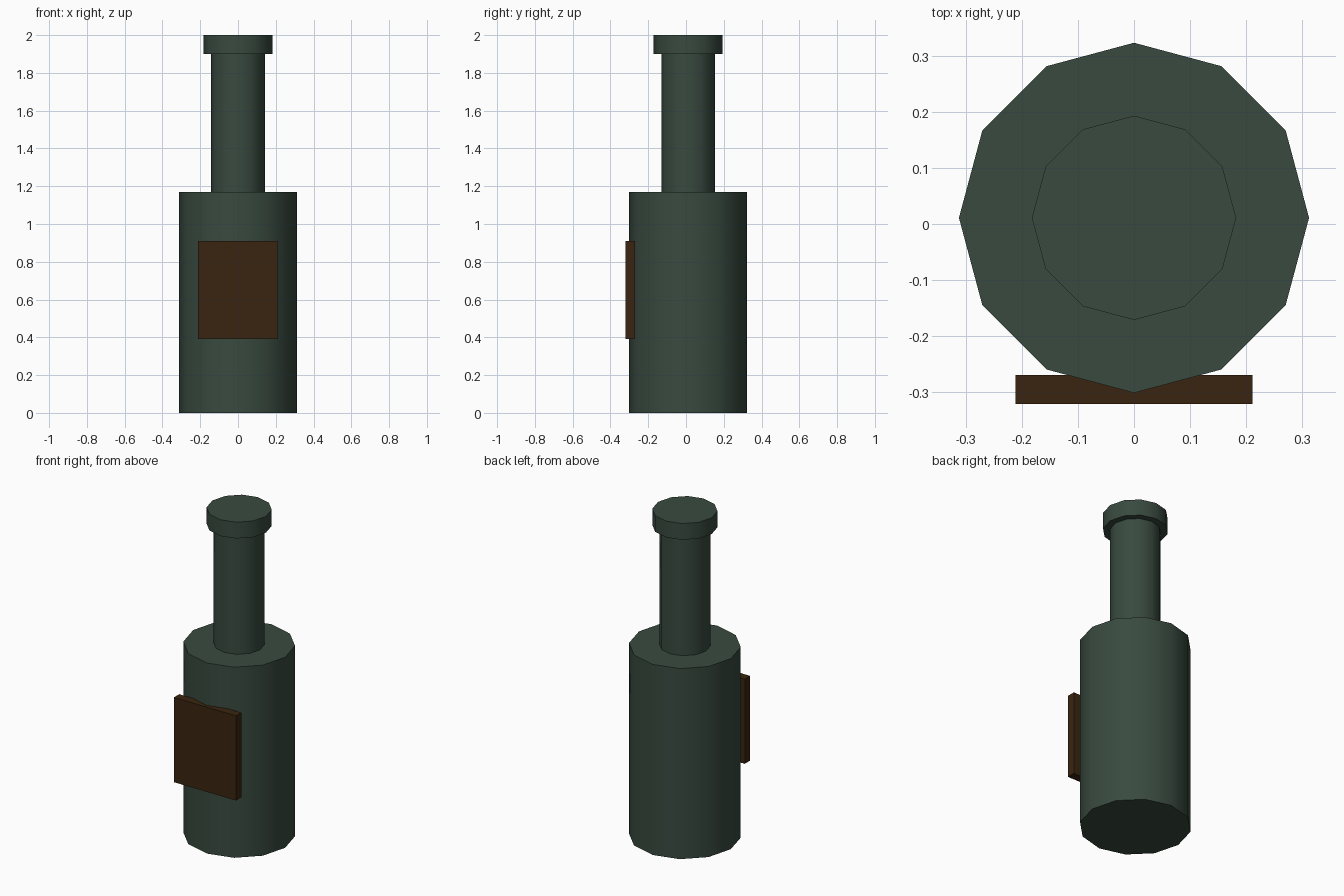
import bpy
import math

if "Cube" in bpy.data.objects:
    bpy.data.objects.remove(bpy.data.objects["Cube"])

CY = 0.011  # bottle axis offset; the label fills the front side


def material(name, rgb):
    m = bpy.data.materials.new(name)
    m.diffuse_color = (*rgb, 1.0)
    m.use_nodes = True
    m.node_tree.nodes["Principled BSDF"].inputs["Base Color"].default_value = m.diffuse_color
    return m


glass = material("dark green glass", (0.040, 0.068, 0.050))
paper = material("brown label", (0.042, 0.018, 0.005))


def cylinder(name, radius, z0, z1):
    """Twelve-sided section with smooth sides and sharp rims."""
    bpy.ops.mesh.primitive_cylinder_add(vertices=12, radius=radius, depth=z1 - z0,
                                        location=(0, CY, (z0 + z1) / 2))
    ob = bpy.context.object
    ob.name = name
    ob.data.materials.append(glass)
    bpy.ops.object.shade_smooth_by_angle(angle=math.radians(40))
    return ob


# Bottle sections
cylinder("bottle_body", 0.312, 0.0, 1.17)
cylinder("bottle_neck", 0.142, 1.17, 1.90)
cylinder("bottle_lip", 0.182, 1.90, 2.0)

# Flat label block on the front
bpy.ops.mesh.primitive_cube_add(size=1, location=(0, -0.295, 0.65))
label = bpy.context.object
label.name = "label"
label.scale = (0.422, 0.052, 0.52)
bpy.ops.object.transform_apply(location=False, rotation=False, scale=True)
label.data.materials.append(paper)
